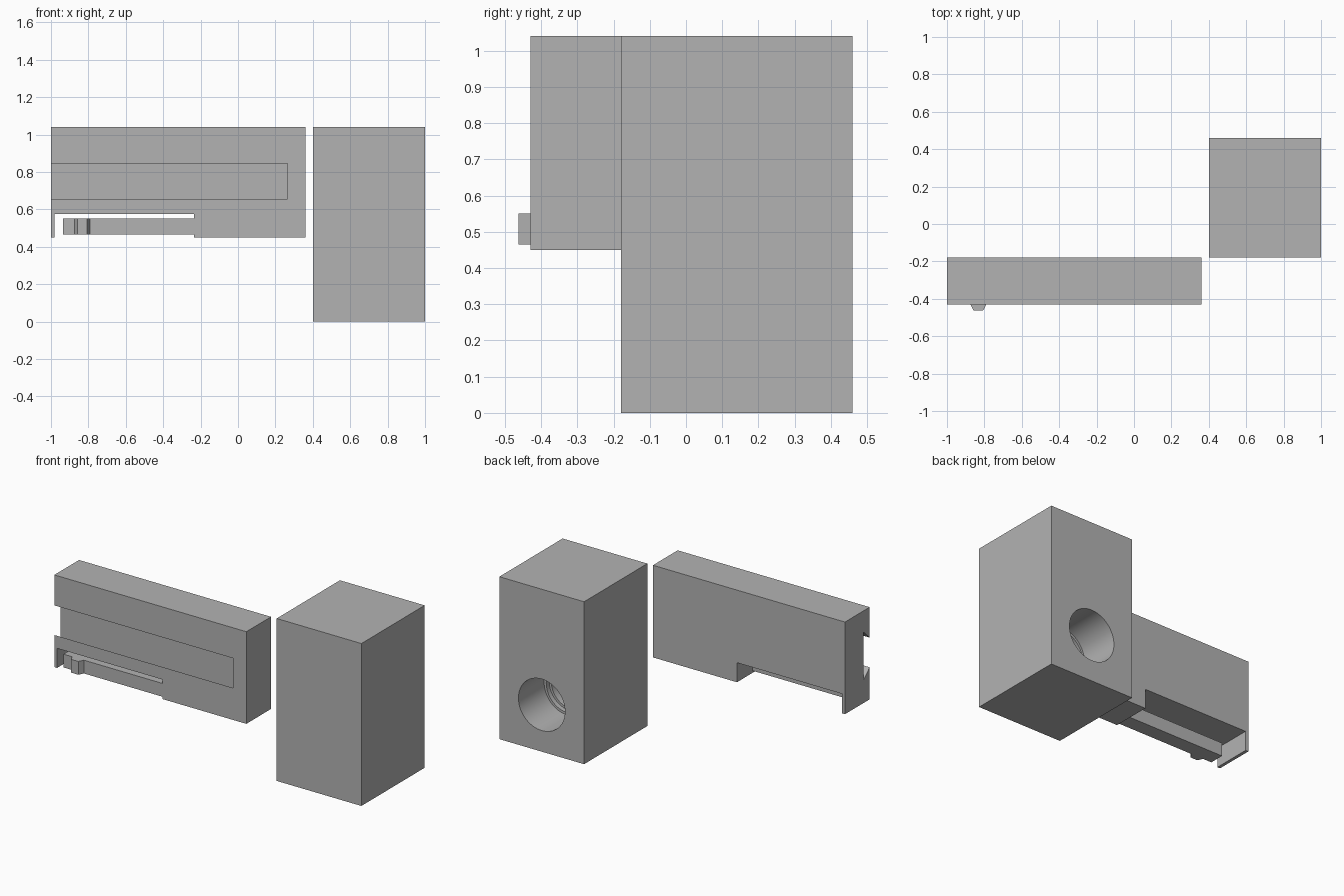
import bpy, bmesh, math
from mathutils import Vector, Matrix

cube = bpy.data.objects.get("Cube")
if cube:
    bpy.data.objects.remove(cube, do_unlink=True)

grey = bpy.data.materials.new("plain grey")
grey.use_nodes = True
colour = (0.45, 0.45, 0.45, 1)
grey.diffuse_color = colour
grey.node_tree.nodes["Principled BSDF"].inputs["Base Color"].default_value = colour


def make_object(name, bm):
    bmesh.ops.recalc_face_normals(bm, faces=bm.faces)
    mesh = bpy.data.meshes.new(name)
    bm.to_mesh(mesh)
    bm.free()
    mesh.materials.append(grey)
    obj = bpy.data.objects.new(name, mesh)
    bpy.context.collection.objects.link(obj)
    return obj


def prism(name, outline, direction):
    """Extrude a closed 3D outline along a direction."""
    bm = bmesh.new()
    face = bm.faces.new([bm.verts.new(p) for p in outline])
    new = bmesh.ops.extrude_face_region(bm, geom=[face], use_keep_orig=True)
    moved = [v for v in new["geom"] if isinstance(v, bmesh.types.BMVert)]
    bmesh.ops.translate(bm, verts=moved, vec=Vector(direction))
    return make_object(name, bm)


def box(name, x, y, z):
    corners = [(x[0], y[0]), (x[1], y[0]), (x[1], y[1]), (x[0], y[1])]
    return prism(name, [(a, b, z[0]) for a, b in corners], (0, 0, z[1] - z[0]))


def cylinder_y(name, x, z, radius, y0, y1):
    bm = bmesh.new()
    bmesh.ops.create_cone(bm, cap_ends=True, segments=64, radius1=radius, radius2=radius,
                          depth=y1 - y0,
                          matrix=Matrix.Translation((x, (y0 + y1) / 2, z))
                          @ Matrix.Rotation(math.pi / 2, 4, 'X'))
    return make_object(name, bm)


def cut(target, cutter):
    """Subtract the cutter from the target, then discard it."""
    cutter.hide_render = True
    mod = target.modifiers.new("cut", 'BOOLEAN')
    mod.operation, mod.solver, mod.object = 'DIFFERENCE', 'EXACT', cutter
    bpy.context.view_layer.objects.active = target
    bpy.ops.object.modifier_apply(modifier=mod.name)
    bpy.data.objects.remove(cutter, do_unlink=True)


front, back, base = -0.43, -0.18, 0.45

# Tall block with a stepped round socket in its rear face
block = box("tall_block", (0.4, 1), (back, 0.46), (0, 1.04))
for radius, depth in [(0.165, 0.26), (0.15, 0.29), (0.135, 0.36)]:
    cut(block, cylinder_y("socket_cutter", 0.7, 0.3, radius, 0.46 - depth, 0.5))

# Slider plate with a dovetail groove in front and a slot open below
plate = box("slider_plate", (-1, 0.36), (front, back), (base, 1.04))
mouth, depth, slope = (0.655, 0.845), 0.06, 0.057
lip = 0.02  # carries the groove mouth past the front face
groove = [(front - lip, mouth[0]), (front, mouth[0]),
          (front + depth, mouth[0] - slope), (front + depth, mouth[1] + slope),
          (front, mouth[1]), (front - lip, mouth[1])]
cut(plate, prism("groove_cutter", [(-1.1, y, z) for y, z in groove], (1.365, 0, 0)))
cut(plate, box("slot_cutter", (-0.98, -0.235), (front - 0.1, back + 0.1), (0.4, 0.575)))

# Spring arm with a small catch near its free end
arm = [(-0.235, front), (-0.235, -0.335), (-0.935, -0.335), (-0.935, front),
       (-0.874, front), (-0.858, -0.463), (-0.807, -0.463), (-0.79, front)]
prism("spring_arm", [(x, y, 0.465) for x, y in arm], (0, 0, 0.085))

# Smooth only the round socket wall
bpy.ops.object.select_all(action='DESELECT')
block.select_set(True)
bpy.context.view_layer.objects.active = block
bpy.ops.object.shade_smooth_by_angle(angle=math.radians(30))
